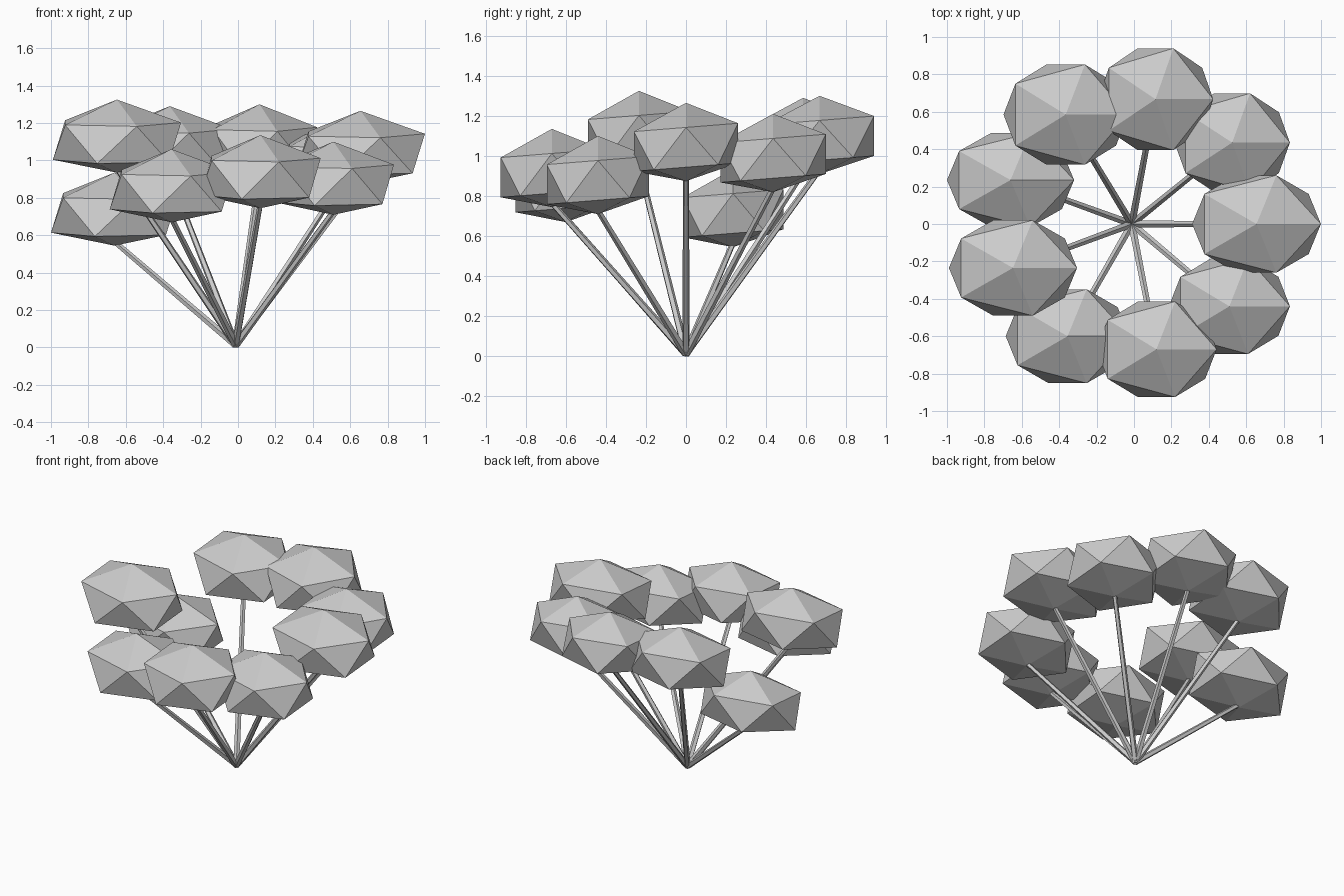
import bpy, bmesh
from mathutils import Vector

if "Cube" in bpy.data.objects:
    bpy.data.objects.remove(bpy.data.objects["Cube"])

BASE = Vector((-0.012, 0, 0.012))

# Leaf clumps: centre x, centre y, top z, half-size x, half-size y
CLUMPS = [
    (0.655, 0.00, 1.265, 0.385, 0.306),
    (0.525, 0.435, 1.21, 0.345, 0.31),
    (0.115, 0.667, 1.30, 0.345, 0.32),
    (-0.365, 0.585, 1.29, 0.372, 0.315),
    (-0.66, 0.235, 0.935, 0.38, 0.295),
    (-0.647, -0.235, 1.325, 0.383, 0.30),
    (-0.355, -0.60, 1.06, 0.37, 0.295),
    (0.12, -0.67, 1.135, 0.36, 0.30),
    (0.51, -0.44, 1.10, 0.362, 0.30),
]
RZ = 0.222


def finish(bm, name):
    me = bpy.data.meshes.new(name)
    bm.to_mesh(me)
    bm.free()
    ob = bpy.data.objects.new(name, me)
    bpy.context.collection.objects.link(ob)
    return ob


def leaf_clump(i, x, y, top, sx, sy):
    # Squashed icosahedron with a shallow underside and a slight forward droop
    bm = bmesh.new()
    bmesh.ops.create_icosphere(bm, subdivisions=1, radius=1)
    for v in bm.verts:
        c = v.co
        if c.z < -0.9:
            c.z = -0.76
        v.co = (x + c.x * sx, y + c.y * sy, top - RZ + c.z * RZ + 0.08 * c.y * sy)
    finish(bm, f"leaf_clump_{i}")


def stem(i, end):
    # Thin tapered five-sided stalk from the shared root point
    d = end - BASE
    bm = bmesh.new()
    bmesh.ops.create_cone(bm, cap_ends=True, segments=5, radius1=0.02,
                          radius2=0.015, depth=d.length)
    ob = finish(bm, f"stem_{i}")
    ob.location = (BASE + end) / 2
    ob.rotation_mode = 'QUATERNION'
    ob.rotation_quaternion = d.to_track_quat('Z', 'Y')


for i, (x, y, top, sx, sy) in enumerate(CLUMPS, 1):
    leaf_clump(i, x, y, top, sx, sy)
    stem(i, Vector((x, y, top - 0.37)))
